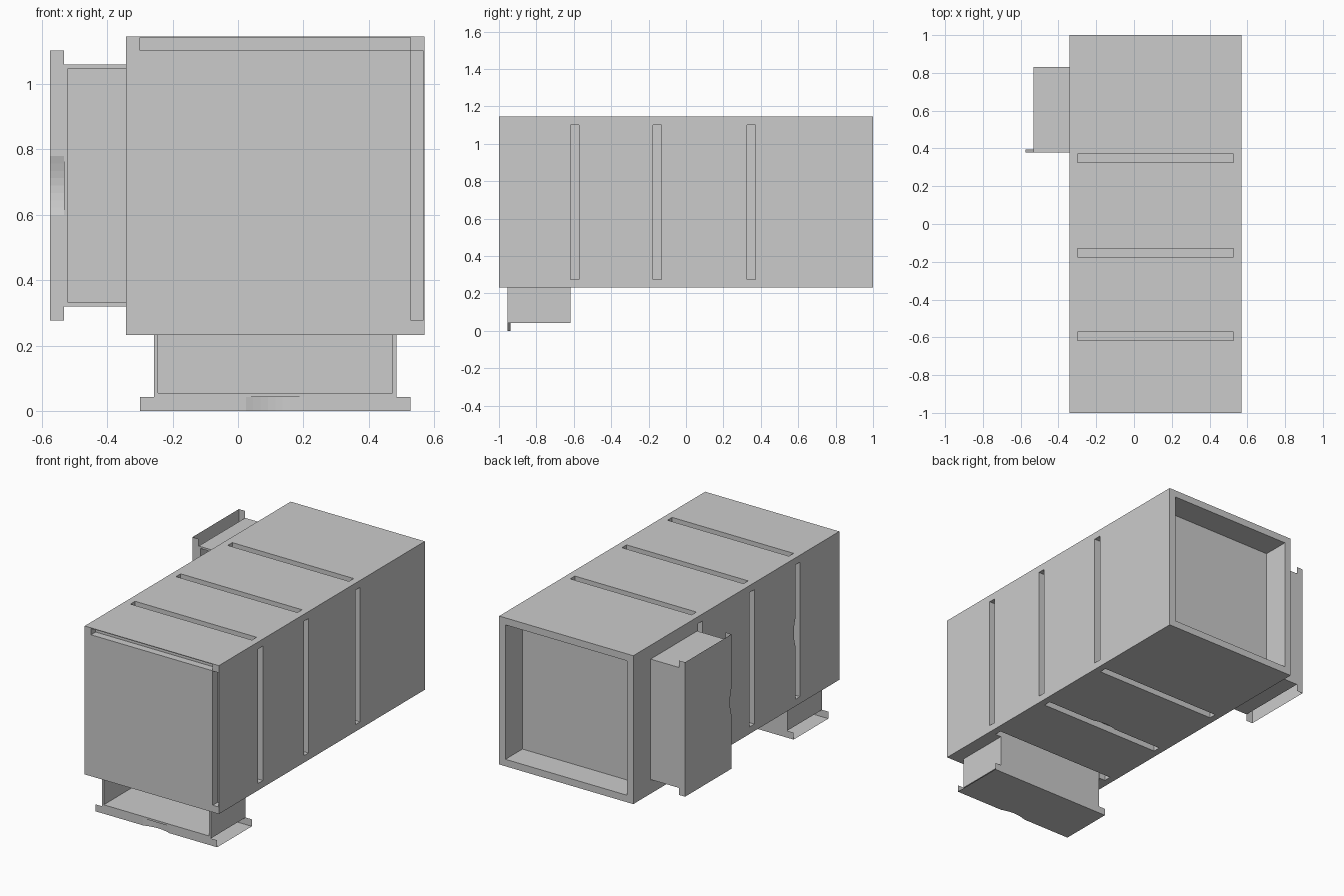
import bpy, bmesh, math
from mathutils import Vector

if "Cube" in bpy.data.objects:
    bpy.data.objects.remove(bpy.data.objects["Cube"])

X0, X1, Z0, Z1 = -0.342, 0.57, 0.233, 1.145     # cabinet section
CX, CZ = (X0 + X1) / 2, (Z0 + Z1) / 2
EDGE, DEPTH = 0.043, 0.042                      # slot margin and slot depth
SLOTS = [-0.595, -0.153, 0.349]


def finish(name, bm):
    bmesh.ops.recalc_face_normals(bm, faces=bm.faces)
    me = bpy.data.meshes.new(name)
    bm.to_mesh(me)
    bm.free()
    ob = bpy.data.objects.new(name, me)
    bpy.context.collection.objects.link(ob)
    return ob


def add_box(bm, lo, hi):
    geo = bmesh.ops.create_cube(bm, size=1)["verts"]
    for v in geo:
        v.co = Vector([(min(a, b) + max(a, b)) / 2 + c * abs(b - a)
                       for a, b, c in zip(lo, hi, v.co)])


def box(name, lo, hi):
    bm = bmesh.new()
    add_box(bm, lo, hi)
    return finish(name, bm)


def cut(target, cutter):
    cutter.hide_render = True
    mod = target.modifiers.new("cut", 'BOOLEAN')
    mod.operation = 'DIFFERENCE'
    mod.solver = 'EXACT'
    mod.object = cutter
    bpy.context.view_layer.objects.active = target
    bpy.ops.object.modifier_apply(modifier=mod.name)
    bpy.data.objects.remove(cutter, do_unlink=True)


# drawer-space mapping: u across, y along cabinet, w outward from the face
def down(u, y, w):
    return Vector((CX + u, y, Z0 - w))


def left(u, y, w):
    return Vector((X0 - w, y, CZ + u))


# cabinet shell
body = box("cabinet_body", (X0, -1, Z0), (X1, 1, Z1))

# hollow plinth at the back end
cut(body, box("plinth_cutter", (X0 + EDGE, 0.835, Z0 + EDGE),
              (X1 - EDGE, 1.1, Z1 - EDGE)))

# finger slots on all four sides
for y in SLOTS:
    a, b = y - 0.0225, y + 0.0225
    for lo, hi in (
            ((X1 - DEPTH, a, Z0 + EDGE), (X1 + 0.05, b, Z1 - EDGE)),
            ((X0 - 0.05, a, Z0 + EDGE), (X0 + DEPTH, b, Z1 - EDGE)),
            ((X0 + EDGE, a, Z1 - DEPTH), (X1 - EDGE, b, Z1 + 0.05)),
            ((X0 + EDGE, a, Z0 - 0.05), (X1 - EDGE, b, Z0 + DEPTH))):
        cut(body, box("slot_cutter", lo, hi))

# gaps along two edges of the end panel
cut(body, box("gap_cutter", (X0 + EDGE, -1.1, Z1 - EDGE),
              (X1 - EDGE, -0.955, Z1 - 0.004)))
cut(body, box("gap_cutter", (X1 - EDGE + 0.001, -1.1, Z0 + EDGE),
              (X1 - 0.004, -0.955, Z1 - EDGE - 0.001)))


# finger scoops of the closed drawers
def arc(y, depth=0.017, n=8):
    return [(-0.09 + 0.18 * i / n, y + depth * math.sin(math.pi * i / n))
            for i in range(n + 1)]


for y, place in ((SLOTS[0] + 0.02, left), (SLOTS[1] + 0.02, down)):
    bm = bmesh.new()
    pts = arc(y) + [(0.09, y - 0.01), (-0.09, y - 0.01)]
    rings = [[bm.verts.new(place(u, v, w)) for u, v in pts]
             for w in (0.05, -DEPTH + 0.001)]
    for r in rings:
        bm.faces.new(r)
    for i in range(len(pts)):
        j = (i + 1) % len(pts)
        bm.faces.new((rings[0][i], rings[0][j], rings[1][j], rings[1][i]))
    cut(body, finish("scoop_cutter", bm))


# open drawers: tray plus face plate, open towards -y
def drawer(name, place, y0, y1):
    hw, pw, t, inner, out = 0.37, 0.413, 0.012, -0.65, 0.233
    lip = out - 0.043
    cut(body, box("bay_cutter", place(-hw - 0.001, y0, 0.05),
                  place(hw + 0.001, y1 + 0.001, inner - 0.001)))
    bm = bmesh.new()
    for a, b in (((-hw, y0, inner), (-hw + t, y1, lip)),
                 ((hw - t, y0, inner), (hw, y1, lip)),
                 ((-hw + t, y1 - t, inner), (hw - t, y1, lip)),
                 ((-hw + t, y0, lip - t), (hw - t, y1 - t, lip)),
                 ((-hw + t, y0, inner), (hw - t, y1 - t, inner + t))):
        add_box(bm, place(*a), place(*b))
    finish(name + "_tray", bm)

    # face plate: outer sheet with folded long edges and a finger notch
    bm = bmesh.new()
    near = [(-pw, y0)] + arc(y0) + [(pw, y0)]
    far = [(pw, y1), (-pw, y1)]
    bm.faces.new([bm.verts.new(place(u, y, out)) for u, y in near + far])
    bm.verts.ensure_lookup_table()
    base = list(bm.verts)
    n = len(near)
    for run in (range(n), range(n, n + 2)):
        ids = list(run)
        fold = {}
        for i in ids:
            u, y = (near + far)[i]
            fold[i] = bm.verts.new(place(u, y, lip))
        for i, j in zip(ids, ids[1:]):
            bm.faces.new((base[i], base[j], fold[j], fold[i]))
    finish(name + "_face", bm)


drawer("lower_drawer", down, -0.955, -0.618)
drawer("side_drawer", left, 0.378, 0.83)
